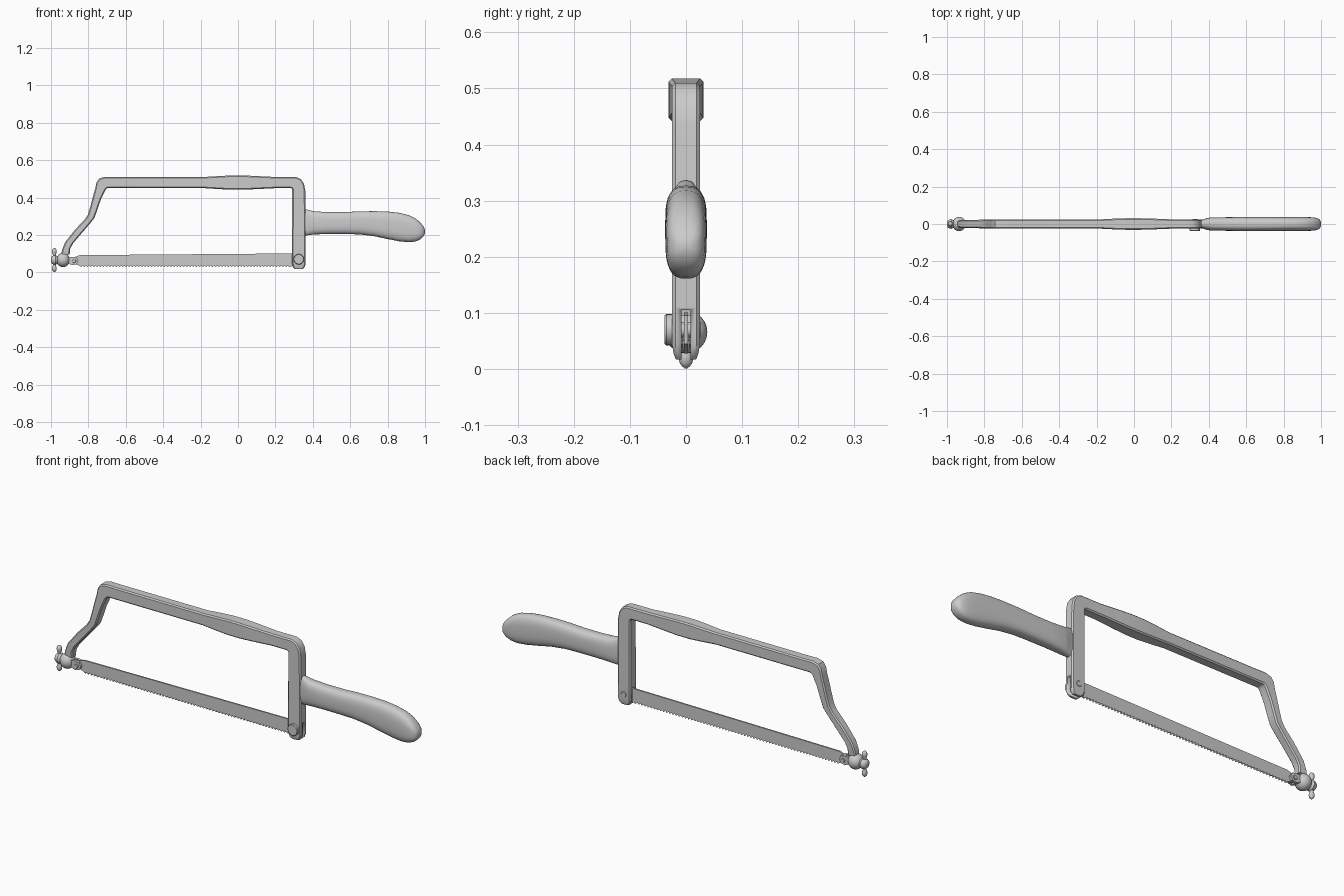
import bpy, bmesh, math
from mathutils import Vector


def finish(name, bm, angle=35):
    bmesh.ops.recalc_face_normals(bm, faces=bm.faces)
    me = bpy.data.meshes.new(name)
    bm.to_mesh(me)
    bm.free()
    ob = bpy.data.objects.new(name, me)
    bpy.context.collection.objects.link(ob)
    bpy.ops.object.select_all(action='DESELECT')
    bpy.context.view_layer.objects.active = ob
    ob.select_set(True)
    bpy.ops.object.shade_smooth_by_angle(angle=math.radians(angle))
    return ob


def loft(name, rings, angle=35):
    bm = bmesh.new()
    loops = [[bm.verts.new(p) for p in r] for r in rings]
    n = len(loops[0])
    for a, b in zip(loops, loops[1:]):
        for i in range(n):
            bm.faces.new((a[i], a[(i + 1) % n], b[(i + 1) % n], b[i]))
    bm.faces.new(loops[0])
    bm.faces.new(loops[-1])
    return finish(name, bm, angle)


def lathe(name, centre, axis, profile, n=24):
    # profile: (distance along axis, radius)
    q = Vector((0, 0, 1)).rotation_difference(Vector(axis))
    c = Vector(centre)
    rings = [[c + q @ Vector((r * math.cos(2 * math.pi * i / n), r * math.sin(2 * math.pi * i / n), h))
              for i in range(n)] for h, r in profile]
    return loft(name, rings)


def bar_section(xo, zo, xi, zi, hy, b=0.006):
    # chamfered rectangle spanning from outer edge to inner edge
    o, i = Vector((xo, 0, zo)), Vector((xi, 0, zi))
    d = (i - o).normalized() * b
    y, yb = Vector((0, hy, 0)), Vector((0, hy - b, 0))
    return [o - yb, o + d - y, i - d - y, i - yb, i + yb, i - d + y, o + d + y, o + yb]


def plate(name, pts, hy):
    return loft(name, [[(x, y, z) for x, z in pts] for y in (-hy, hy)], 20)


def cylinder(name, centre, axis, r, h, n=24):
    b = min(r, h) * 0.15
    return lathe(name, centre, axis, [(-h / 2, r - b), (-h / 2 + b, r), (h / 2 - b, r), (h / 2, r - b)], n)


# Bow frame: outer x, z, inner x, z, half depth
sections = [
    (-0.944, 0.095, -0.900, 0.095, 0.018), (-0.942, 0.115, -0.898, 0.125, 0.020),
    (-0.925, 0.160, -0.882, 0.155, 0.021), (-0.870, 0.230, -0.835, 0.210, 0.022),
    (-0.820, 0.282, -0.790, 0.262, 0.023), (-0.803, 0.308, -0.767, 0.292, 0.024),
    (-0.790, 0.350, -0.752, 0.335, 0.025), (-0.777, 0.400, -0.733, 0.390, 0.025),
    (-0.763, 0.450, -0.714, 0.430, 0.025), (-0.757, 0.480, -0.708, 0.442, 0.025),
    (-0.742, 0.502, -0.702, 0.448, 0.025), (-0.710, 0.511, -0.696, 0.450, 0.025),
    (-0.660, 0.510, -0.660, 0.450, 0.025), (-0.180, 0.510, -0.180, 0.450, 0.025),
    (-0.100, 0.515, -0.100, 0.445, 0.029), (-0.040, 0.518, -0.040, 0.442, 0.031),
    (0.030, 0.518, 0.030, 0.442, 0.031), (0.100, 0.515, 0.100, 0.445, 0.029),
    (0.200, 0.510, 0.200, 0.450, 0.025), (0.282, 0.510, 0.270, 0.450, 0.025),
    (0.310, 0.510, 0.283, 0.450, 0.025), (0.336, 0.499, 0.288, 0.447, 0.025),
    (0.353, 0.473, 0.290, 0.442, 0.025), (0.360, 0.435, 0.290, 0.432, 0.025),
    (0.361, 0.110, 0.289, 0.110, 0.025), (0.361, 0.045, 0.289, 0.045, 0.025),
    (0.356, 0.027, 0.294, 0.027, 0.022), (0.345, 0.017, 0.305, 0.017, 0.018)]
frame = loft("bow_frame", [bar_section(*s) for s in sections])

# Slot in the rear leg that takes the blade
slot = plate("slot_cutter", [(0.27, -0.02), (0.39, -0.02), (0.39, 0.105), (0.27, 0.105)], 0.008)
slot.hide_render = True
slot.hide_viewport = True
mod = frame.modifiers.new("slot", 'BOOLEAN')
mod.operation = 'DIFFERENCE'
mod.object = slot
mod.solver = 'EXACT'

# Toothed blade
teeth, x0, x1 = 66, -0.85, 0.28
step = (x1 - x0) / teeth
edge = []
for i in range(teeth):
    edge += [(x0 + i * step, 0.037), (x0 + (i + 0.75) * step, 0.028)]
plate("blade", edge + [(0.30, 0.037), (0.345, 0.045), (0.345, 0.095), (0.29, 0.101),
                       (-0.845, 0.092), (-0.885, 0.078), (-0.89, 0.05)], 0.004)

# Rear blade pin with a head on the front face
cylinder("rear_pin", (0.325, 0, 0.070), (0, 1, 0), 0.014, 0.054)
cylinder("rear_pin_head", (0.325, -0.028, 0.070), (0, 1, 0), 0.028, 0.020)

# Handle: x, bottom z, top z, half width
grip = [
    (0.352, 0.198, 0.336, 0.022), (0.368, 0.198, 0.336, 0.024), (0.385, 0.200, 0.331, 0.030),
    (0.410, 0.203, 0.326, 0.035), (0.480, 0.205, 0.322, 0.036), (0.570, 0.205, 0.322, 0.037),
    (0.650, 0.203, 0.326, 0.037), (0.730, 0.193, 0.327, 0.037), (0.800, 0.178, 0.325, 0.037),
    (0.863, 0.166, 0.318, 0.037), (0.915, 0.161, 0.305, 0.037), (0.950, 0.165, 0.288, 0.036),
    (0.975, 0.176, 0.266, 0.033), (0.990, 0.190, 0.248, 0.027), (0.997, 0.203, 0.235, 0.018),
    (1.000, 0.213, 0.225, 0.008)]


def oval(x, z0, z1, hy, n=32, e=2 / 2.8):
    ring = []
    for i in range(n):
        a = 2 * math.pi * i / n
        c, s = math.cos(a), math.sin(a)
        ring.append((x, hy * math.copysign(abs(c) ** e, c),
                     (z0 + z1) / 2 + (z1 - z0) / 2 * math.copysign(abs(s) ** e, s)))
    return ring


loft("handle", [oval(*g) for g in grip], 45)

# Front tension barrel, screw and blade clamp
Z = 0.066
lathe("tension_ball", (-0.935, 0, Z), (1, 0, 0),
      [(0.036 * math.sin(math.radians(a)), 0.038 * math.cos(math.radians(a)))
       for a in range(-80, 81, 10)])
cylinder("tension_screw", (-0.935, 0, Z), (1, 0, 0), 0.014, 0.10, 16)
for y in (-0.011, 0.011):
    jaw = plate("clamp_jaw", [(-0.912, 0.050), (-0.885, 0.038), (-0.862, 0.044), (-0.853, 0.062),
                              (-0.862, 0.080), (-0.885, 0.083), (-0.912, 0.082)], 0.006)
    jaw.location.y = y
cylinder("clamp_pin", (-0.876, 0, 0.060), (0, 1, 0), 0.010, 0.044, 16)

# Wing nut with a rounded upper and lower arm
lathe("wing_nut", (-0.982, 0, Z), (1, 0, 0),
      [(-0.018, 0.010), (-0.014, 0.018), (-0.006, 0.024), (0.006, 0.026), (0.014, 0.022), (0.022, 0.015)])
for name, s in (("upper_wing", 1), ("lower_wing", -1)):
    lathe(name, (-0.982, 0, Z), (0, 0, s),
          [(0.010, 0.009), (0.028, 0.008), (0.036, 0.011), (0.046, 0.013),
           (0.056, 0.011), (0.061, 0.007), (0.063 if s > 0 else 0.065, 0.002)], 16)
